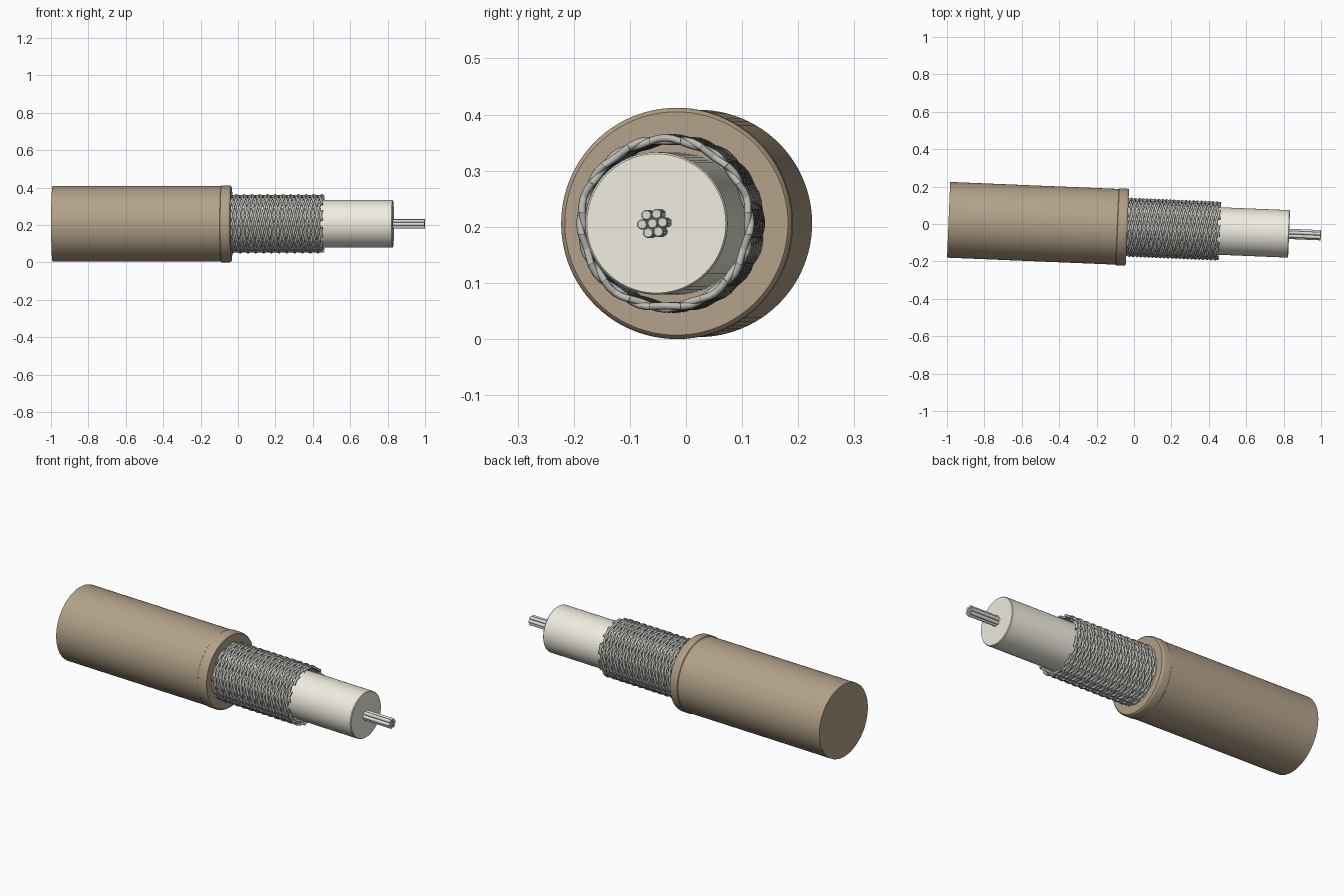
import bpy, bmesh, math
from math import sin, cos, pi
from mathutils import Matrix

if "Cube" in bpy.data.objects:
    bpy.data.objects.remove(bpy.data.objects["Cube"])

# Cable axis: local x, turned slightly about z and lifted onto the ground
PLACE = Matrix.Translation((0, -0.0186, 0.206)) @ Matrix.Rotation(-0.0414, 4, 'Z')


def material(name, rgb):
    m = bpy.data.materials.new(name)
    m.diffuse_color = (*rgb, 1)
    m.use_nodes = True
    m.node_tree.nodes["Principled BSDF"].inputs["Base Color"].default_value = m.diffuse_color
    return m


def finish(name, bm, mat, angle=35):
    bmesh.ops.recalc_face_normals(bm, faces=bm.faces)
    mesh = bpy.data.meshes.new(name)
    bm.to_mesh(mesh)
    bm.free()
    ob = bpy.data.objects.new(name, mesh)
    bpy.context.collection.objects.link(ob)
    ob.matrix_world = PLACE
    mesh.materials.append(mat)
    bpy.ops.object.select_all(action='DESELECT')
    ob.select_set(True)
    bpy.context.view_layer.objects.active = ob
    bpy.ops.object.shade_smooth_by_angle(angle=math.radians(angle))
    return ob


def lathe(bm, profile, sides, cy=0, cz=0):
    """Closed solid of revolution about x from (x, radius) points."""
    rings = [[bm.verts.new((x, cy + r * cos(2 * pi * i / sides), cz + r * sin(2 * pi * i / sides)))
              for i in range(sides)] for x, r in profile]
    for a, b in zip(rings, rings[1:]):
        for i in range(sides):
            j = (i + 1) % sides
            bm.faces.new((a[i], a[j], b[j], b[i]))
    bm.faces.new(rings[0])
    bm.faces.new(rings[-1])


brown = material("jacket_brown", (0.45, 0.36, 0.25))
cream = material("insulator_cream", (0.87, 0.84, 0.74))
steel = material("braid_grey", (0.5, 0.5, 0.47))
silver = material("conductor_silver", (0.72, 0.71, 0.68))

# Outer jacket with a rounded collar at the stripped end
bm = bmesh.new()
lathe(bm, [(-0.992, 0.2025), (-0.09, 0.2025), (-0.087, 0.206), (-0.047, 0.206),
           (-0.040, 0.204), (-0.035, 0.199)], 96)
finish("outer_jacket", bm, brown)

# Inner insulator
bm = bmesh.new()
lathe(bm, [(-0.045, 0.127), (0.826, 0.127), (0.83, 0.124)], 80)
finish("inner_insulator", bm, cream)

# Braided shield: two opposite families of helical wires, woven over and under
X0, X1, N, PITCH = -0.04, 0.455, 10, 0.0208
LEAD = N * PITCH
TURNS = (X1 - X0) / LEAD
STEPS, SIDES, WIRE = 150, 6, 0.0066
bm = bmesh.new()
for hand in (1, -1):
    for k in range(N):
        rings = []
        for s in range(STEPS + 1):
            t = s / STEPS
            x = X0 + (X1 - X0) * t
            turn = 2 * pi * TURNS * t
            a = hand * turn + 2 * pi * k / N
            # crossings happen every 2*pi/(2N) of turn; alternate over and under
            r = 0.1497 + 0.003 * hand * cos(N * turn + pi * k)
            ring = []
            for i in range(SIDES):
                p = 2 * pi * i / SIDES
                rr = r + WIRE * cos(p)
                ring.append(bm.verts.new((x + WIRE * sin(p), rr * cos(a), rr * sin(a))))
            rings.append(ring)
        for q, w in zip(rings, rings[1:]):
            for i in range(SIDES):
                j = (i + 1) % SIDES
                bm.faces.new((q[i], q[j], w[j], w[i]))
        bm.faces.new(rings[0])
        bm.faces.new(rings[-1])
finish("braided_shield", bm, steel, 65)

# Seven-strand centre conductor
bm = bmesh.new()
centres = [(0, 0)] + [(0.0183 * cos(0.1 + k * pi / 3), 0.0183 * sin(0.1 + k * pi / 3))
                      for k in range(6)]
for cy, cz in centres:
    lathe(bm, [(0.80, 0.0092), (0.998, 0.0092), (1.0, 0.0075)], 20, cy, cz)
finish("conductor_strands", bm, silver)
